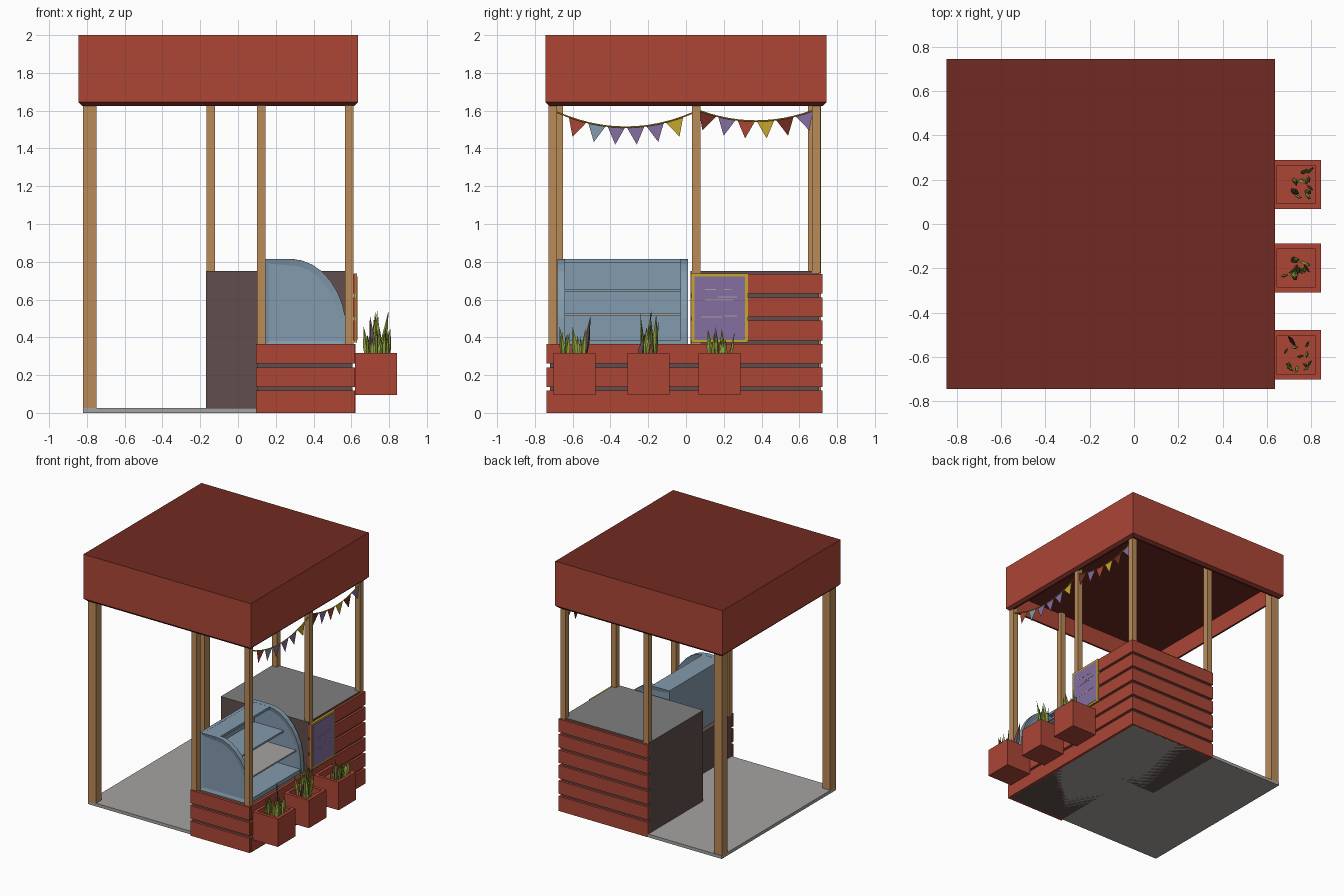
import bpy, bmesh, math, random
from mathutils import Vector, Matrix

if "Cube" in bpy.data.objects:
    bpy.data.objects.remove(bpy.data.objects["Cube"])

random.seed(4)


def mat(name, r, g, b):
    lin = lambda c: ((c / 255 + 0.055) / 1.055) ** 2.4
    m = bpy.data.materials.new(name)
    m.diffuse_color = (lin(r), lin(g), lin(b), 1)
    m.use_nodes = True
    m.node_tree.nodes["Principled BSDF"].inputs["Base Color"].default_value = m.diffuse_color
    return m


RED = mat("red_paint", 172, 70, 54)
DARK = mat("dark_red", 113, 43, 34)
WOOD = mat("wood", 186, 139, 89)
BROWN = mat("dark_brown", 97, 79, 77)
PALE = mat("pale_grey", 166, 164, 161)
GREY = mat("grey", 127, 127, 127)
BLUE = mat("blue", 131, 155, 173)
PURPLE = mat("purple", 134, 111, 161)
YELLOW = mat("yellow", 198, 166, 45)
GREEN = mat("leaf_green", 140, 158, 60)


def finish(name, bm, mats):
    bmesh.ops.recalc_face_normals(bm, faces=bm.faces)
    me = bpy.data.meshes.new(name)
    bm.to_mesh(me)
    bm.free()
    for m in mats:
        me.materials.append(m)
    ob = bpy.data.objects.new(name, me)
    bpy.context.collection.objects.link(ob)
    return ob


def rings(name, x, y, steps, mats, idx=None):
    """Stack of rectangles (inset, z) joined by walls and capped at both ends.
    idx: material per face group: first cap, walls in order, last cap."""
    bm = bmesh.new()
    idx = idx or [0] * (len(steps) + 1)
    loops = []
    for o, z in steps:
        loops.append([bm.verts.new(p) for p in (
            (x[0] + o, y[0] + o, z), (x[1] - o, y[0] + o, z),
            (x[1] - o, y[1] - o, z), (x[0] + o, y[1] - o, z))])
    bm.faces.new(loops[0]).material_index = idx[0]
    for k, (a, b) in enumerate(zip(loops, loops[1:])):
        for i in range(4):
            j = (i + 1) % 4
            bm.faces.new((a[i], a[j], b[j], b[i])).material_index = idx[k + 1]
    bm.faces.new(loops[-1]).material_index = idx[-1]
    return finish(name, bm, mats)


def box(name, x, y, z, m):
    return rings(name, x, y, [(0, z[0]), (0, z[1])], [m])


# roof: dark top, red fascia, dark lower lip, hollow underside
rings("roof", (-0.845, 0.635), (-0.745, 0.745),
      [(0, 2.0), (0, 1.645), (0.02, 1.625), (0.035, 1.625), (0.035, 1.77)],
      [RED, DARK], [1, 0, 1, 1, 0, 1])

# floor and posts
box("floor", (-0.82, 0.61), (-0.72, 0.72), (0, 0.025), PALE)
for i, (x, y, w, z0) in enumerate([
        (-0.785, -0.685, 0.07, 0.02), (-0.785, 0.68, 0.07, 0.02),
        (0.122, -0.705, 0.045, 0.35), (0.59, -0.705, 0.045, 0.35),
        (0.59, 0.053, 0.045, 0.35), (0.59, 0.69, 0.045, 0.74),
        (-0.145, 0.69, 0.045, 0.74)]):
    box(f"post_{i + 1}", (x - w / 2, x + w / 2), (y - w / 2, y + w / 2), (z0, 1.77), WOOD)

# counter cores
rings("tall_counter", (-0.17, 0.605), (0.025, 0.705), [(0, 0), (0, 0.75)],
      [BROWN, GREY], [0, 0, 1])
box("low_counter", (0.1, 0.605), (-0.72, 0.025), (0, 0.355), BROWN)

# planks cladding the counters
for k in range(6):
    z = (k * 0.1235 + (0.014 if k else 0), (k + 1) * 0.1235 - 0.006)
    low = k < 3
    box(f"right_plank_{k + 1}", (0.6, 0.622), (-0.72 if low else 0.025, 0.722), z, RED)
    box(f"back_plank_{k + 1}", (-0.17, 0.6), (0.7, 0.722), z, RED)
    if low:
        box(f"front_plank_{k + 1}", (0.095, 0.618), (-0.738, -0.715), z, RED)


# display case: curved end panels with recessed faces
def end_panel(name, y0, y1):
    pts = [(0.14, 0.355), (0.14, 0.815)]
    for i in range(9):
        a = math.radians(90 - i * 90 / 8)
        pts.append((0.28 + 0.295 * math.cos(a), 0.425 + 0.39 * math.sin(a)))
    pts.append((0.575, 0.355))
    bm = bmesh.new()
    f = bm.faces.new([bm.verts.new((x, y0, z)) for x, z in pts])
    r = bmesh.ops.extrude_face_region(bm, geom=[f])
    verts = [g for g in r["geom"] if isinstance(g, bmesh.types.BMVert)]
    bmesh.ops.translate(bm, verts=verts, vec=(0, y1 - y0, 0))
    bmesh.ops.recalc_face_normals(bm, faces=bm.faces)
    sides = [f for f in bm.faces if len(f.verts) > 4]
    bmesh.ops.inset_individual(bm, faces=sides, thickness=0.035, depth=-0.008)
    finish(name, bm, [BLUE])


end_panel("case_front_end", -0.68, -0.64)
end_panel("case_back_end", -0.03, 0.01)
span = (-0.645, -0.025)
box("case_rear_panel", (0.14, 0.165), span, (0.355, 0.815), BLUE)
box("case_top", (0.14, 0.30), span, (0.795, 0.814), BLUE)
box("case_base", (0.14, 0.57), span, (0.355, 0.385), BLUE)
box("case_upper_shelf", (0.16, 0.42), span, (0.64, 0.655), BLUE)
box("case_lower_shelf", (0.16, 0.53), span, (0.515, 0.527), PALE)

# menu board with abstract chalk strokes
rings("board_frame", (0.615, 0.629), (0.03, 0.327), [(0, 0.372), (0, 0.738)], [YELLOW])
box("board_panel", (0.62, 0.6315), (0.045, 0.312), (0.387, 0.723), PURPLE)
for i, (y0, y1, z) in enumerate([(0.1, 0.16, 0.65), (0.2, 0.24, 0.65), (0.1, 0.25, 0.595),
                                 (0.17, 0.27, 0.61), (0.08, 0.19, 0.505), (0.2, 0.27, 0.51)]):
    box(f"chalk_stroke_{i + 1}", (0.63, 0.633), (y0, y1), (z, z + 0.005), PALE)


# planters with spiky leaves
def add_leaf(bm, x, y, h, w, mi):
    m = (Matrix.Translation((x, y, 0.27))
         @ Matrix.Rotation(random.uniform(-0.16, 0.16), 4, 'X')
         @ Matrix.Rotation(random.uniform(-0.16, 0.16), 4, 'Y')
         @ Matrix.Rotation(random.uniform(0, math.pi), 4, 'Z'))
    loops = []
    for t, s in ((0, 0.6), (0.45, 1.0)):
        loops.append([bm.verts.new(m @ Vector((dx * w * s, dy * w * s, h * t)))
                      for dx, dy in ((1, 0), (0, 0.45), (-1, 0), (0, -0.45))])
    tip = bm.verts.new(m @ Vector((0, 0, h)))
    a, b = loops
    for i in range(4):
        j = (i + 1) % 4
        bm.faces.new((a[i], a[j], b[j], b[i])).material_index = mi
        bm.faces.new((b[i], b[j], tip)).material_index = mi


# (centre y, tallest leaf, dark leaf y, dark leaf height, spread)
for i, (yc, top, dy, dh, spread) in enumerate([(-0.59, 0.2, -0.54, 0.25, 0.07),
                                               (-0.198, 0.28, -0.24, 0.15, 0.035),
                                               (0.178, 0.19, 0.14, 0.12, 0.06)]):
    rings(f"planter_{i + 1}", (0.62, 0.843), (yc - 0.111, yc + 0.111),
          [(0, 0.095), (0, 0.318), (0.025, 0.318), (0.025, 0.27)], [RED])
    bm = bmesh.new()
    for k in range(11):
        add_leaf(bm, 0.735 + random.uniform(-0.055, 0.055),
                 yc + random.uniform(-spread, spread),
                 top * random.uniform(0.6, 1.0), 0.016, 0)
    add_leaf(bm, 0.72, dy, dh, 0.022, 1)
    finish(f"plant_{i + 1}", bm, [GREEN, BROWN])


# bunting: sagging string with hanging triangles
def bunting(n, p0, p1, sag, colours):
    x = 0.6
    at = lambda t: Vector((x, p0[0] + (p1[0] - p0[0]) * t,
                           p0[1] + (p1[1] - p0[1]) * t - 4 * sag * t * (1 - t)))
    cu = bpy.data.curves.new(f"bunting_string_{n}", 'CURVE')
    cu.dimensions = '3D'
    cu.bevel_depth = 0.004
    cu.bevel_resolution = 0
    sp = cu.splines.new('POLY')
    sp.points.add(12)
    for i, p in enumerate(sp.points):
        p.co = (*at(i / 12), 1)
    cu.materials.append(YELLOW)
    bpy.context.collection.objects.link(bpy.data.objects.new(cu.name, cu))
    half = 0.047 / abs(p1[0] - p0[0])
    for i, c in enumerate(colours):
        t = 0.16 + 0.7 * i / (len(colours) - 1) if n == 1 else 0.075 + 0.85 * i / (len(colours) - 1)
        a, b = at(t - half), at(t + half)
        d = (b - a).normalized()
        tip = (a + b) / 2 + Vector((0, d.z, -d.y)) * 0.095
        bm = bmesh.new()
        bm.faces.new([bm.verts.new(p) for p in (a, tip, b)])
        finish(f"flag_{n}_{i + 1}", bm, [c])


bunting(1, (-0.69, 1.595), (0.04, 1.59), 0.08,
        [RED, BLUE, PURPLE, PURPLE, PURPLE, YELLOW])
bunting(2, (0.07, 1.6), (0.67, 1.6), 0.055,
        [DARK, PURPLE, RED, YELLOW, DARK, PURPLE])
